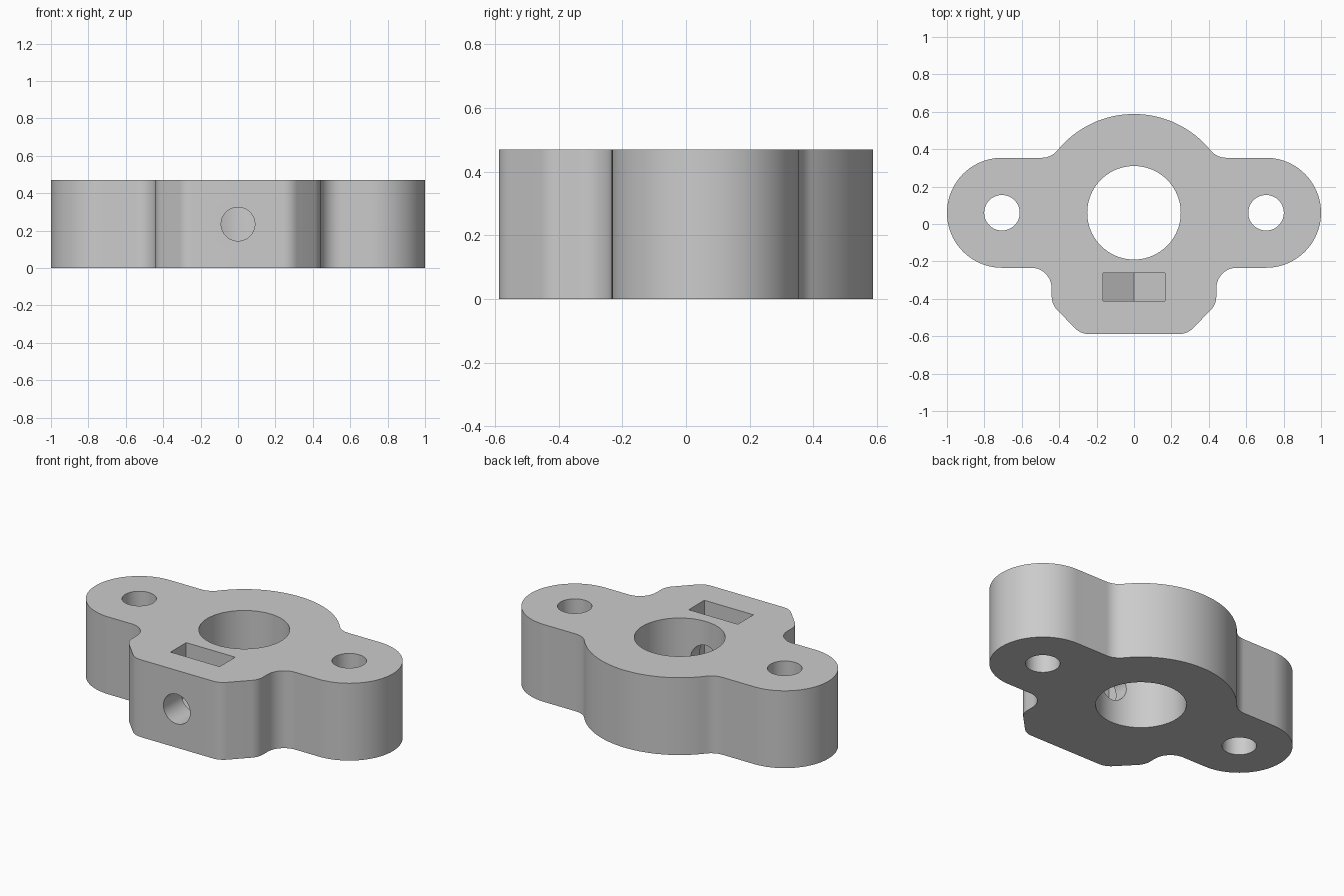
import bpy, bmesh, math
from mathutils import Vector, Matrix

cube = bpy.data.objects.get("Cube")
if cube:
    bpy.data.objects.remove(cube)

H, CY = 0.47, 0.06             # plate thickness, y of the hole axis
LUG_X, LUG_R = 0.706, 0.294    # screw lugs
HUB_R, BLEND = 0.528, 0.11     # round hub and its blend into the lugs
NUT_Y, NUT_HALF = -0.337, 0.165

grey = bpy.data.materials.new("light grey")
grey.use_nodes = True
grey.diffuse_color = (0.6, 0.6, 0.6, 1)
grey.node_tree.nodes["Principled BSDF"].inputs["Base Color"].default_value = (0.6, 0.6, 0.6, 1)


def arc(cx, cy, r, a0, a1, n):
    """Points on an arc, angles in degrees."""
    angles = [math.radians(a0 + (a1 - a0) * i / n) for i in range(n + 1)]
    return [Vector((cx + r * math.cos(a), cy + r * math.sin(a))) for a in angles]


def prism(name, points, depth, matrix=Matrix()):
    """Extrude a closed outline along its local z."""
    bm = bmesh.new()
    face = bm.faces.new([bm.verts.new((p[0], p[1], 0)) for p in points])
    top = bmesh.ops.extrude_face_region(bm, geom=[face])["geom"]
    bmesh.ops.translate(bm, vec=(0, 0, depth),
                        verts=[v for v in top if isinstance(v, bmesh.types.BMVert)])
    bmesh.ops.transform(bm, matrix=matrix, verts=bm.verts)
    bmesh.ops.recalc_face_normals(bm, faces=bm.faces)
    mesh = bpy.data.meshes.new(name)
    bm.to_mesh(mesh)
    bm.free()
    mesh.materials.append(grey)
    obj = bpy.data.objects.new(name, mesh)
    bpy.context.collection.objects.link(obj)
    return obj


def circle(x, y, r, n=64):
    return arc(x, y, r, 0, 360, n)[:-1]


# Right-hand half of the outline, from the back middle round to the front
blend_x = math.sqrt((HUB_R + BLEND) ** 2 - (LUG_R + BLEND) ** 2)
blend_a = math.degrees(math.atan2(LUG_R + BLEND, blend_x))
tang = 0.1 * math.tan(math.radians(22.5))
half = arc(0, CY, HUB_R, 90, blend_a, 24)
half += arc(blend_x, CY + LUG_R + BLEND, BLEND, 180 + blend_a, 270, 8)[1:]
half += arc(LUG_X, CY, LUG_R, 90, -90, 40)
half += arc(0.55, CY - LUG_R - 0.11, 0.11, 90, 180, 12)
half += arc(0.34, -0.43 + tang, 0.1, 0, -45, 8)
half += arc(0.285 - tang, -0.488, 0.1, -45, -90, 8)
outline = half + [Vector((-p.x, p.y)) for p in reversed(half[1:])]
body = prism("mounting_block", outline, H)

# Centre bore and two screw holes
down = Matrix.Translation((0, 0, -0.1))
cutters = [prism("centre_bore_cutter", circle(0, CY, 0.25, 96), H + 0.2, down)]
for side, x in (("left", LUG_X), ("right", -LUG_X)):
    cutters.append(prism(side + "_screw_cutter", circle(x, CY, 0.095), H + 0.2, down))

# Hexagonal nut pocket, point down and open at the top
side_z = H / 2 - NUT_HALF * math.tan(math.radians(30))
point_z = H / 2 - NUT_HALF / math.cos(math.radians(30))
pocket = [(-NUT_HALF, H + 0.1), (-NUT_HALF, side_z), (0, point_z),
          (NUT_HALF, side_z), (NUT_HALF, H + 0.1)]
upright = Matrix.Rotation(math.radians(90), 4, "X")
cutters.append(prism("nut_pocket_cutter", pocket, 0.15,
                     Matrix.Translation((0, NUT_Y + 0.075, 0)) @ upright))

# Clamp screw hole from the front face into the centre bore
cutters.append(prism("clamp_screw_cutter", circle(0, H / 2, 0.09), 0.75,
                     Matrix.Translation((0, 0, 0)) @ upright))

for cutter in cutters:
    mod = body.modifiers.new(cutter.name, "BOOLEAN")
    mod.operation, mod.solver, mod.object = "DIFFERENCE", "EXACT", cutter
    cutter.hide_render = True

# Apply the cuts, drop the cutters, smooth the curved walls
bpy.context.view_layer.objects.active = body
bpy.ops.object.select_all(action="DESELECT")
body.select_set(True)
for mod in list(body.modifiers):
    bpy.ops.object.modifier_apply(modifier=mod.name)
for cutter in cutters:
    bpy.data.objects.remove(cutter)
bpy.ops.object.shade_smooth_by_angle(angle=math.radians(25))
